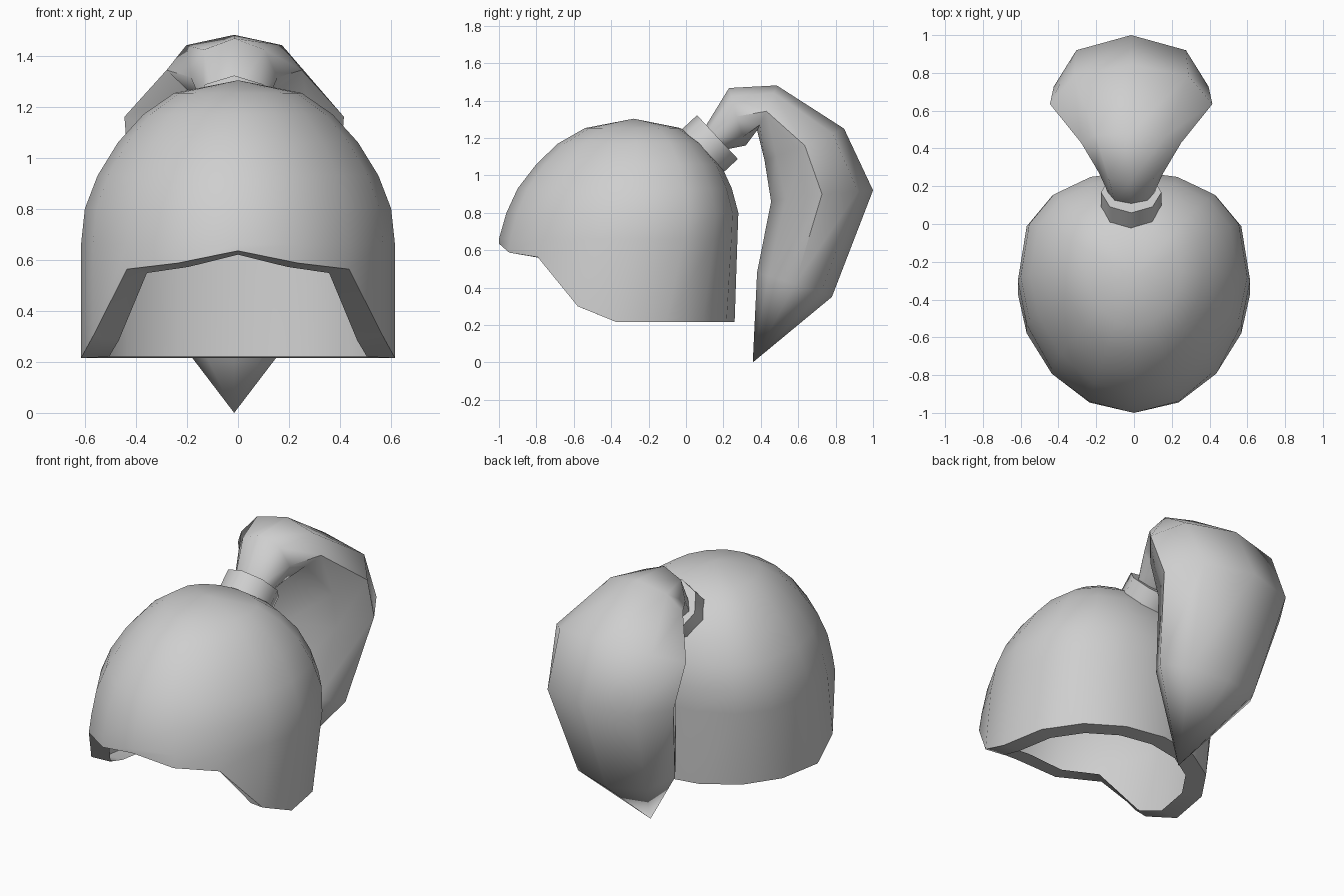
import bpy, bmesh, math
from mathutils import Matrix, Vector

cube = bpy.data.objects.get("Cube")
if cube:
    bpy.data.objects.remove(cube, do_unlink=True)

GREY = (0.62, 0.62, 0.62, 1)
grey = bpy.data.materials.new("plain_grey")
grey.use_nodes = True
grey.diffuse_color = GREY
grey.node_tree.nodes["Principled BSDF"].inputs["Base Color"].default_value = GREY


def finish(name, bm, angle=50):
    bmesh.ops.recalc_face_normals(bm, faces=bm.faces)
    mesh = bpy.data.meshes.new(name)
    bm.to_mesh(mesh)
    bm.free()
    mesh.materials.append(grey)
    obj = bpy.data.objects.new(name, mesh)
    bpy.context.collection.objects.link(obj)
    bpy.ops.object.select_all(action='DESELECT')
    obj.select_set(True)
    bpy.context.view_layer.objects.active = obj
    bpy.ops.object.shade_smooth_by_angle(angle=math.radians(angle))


def bridge(bm, a, b):
    n = len(a)
    for i in range(n):
        j = (i + 1) % n
        bm.faces.new((a[i], a[j], b[j], b[i]))


def loft(bm, rings, tip):
    """Skin a stack of point rings, close the last to a tip, return the first loop."""
    loops = [[bm.verts.new(p) for p in ring] for ring in rings]
    for a, b in zip(loops, loops[1:]):
        bridge(bm, a, b)
    end, last = bm.verts.new(tip), loops[-1]
    for i in range(len(last)):
        bm.faces.new((last[i], last[(i + 1) % len(last)], end))
    return loops[0]


# Hair cap: rings of height, half width, front y, back y
SIDES = 16
LEVELS = [(0.66, 0.615, -1.0, 0.275), (0.8, 0.6, -0.96, 0.28),
          (0.93, 0.55, -0.9, 0.245), (1.06, 0.47, -0.8, 0.185),
          (1.17, 0.37, -0.685, 0.09), (1.253, 0.25, -0.54, -0.03)]
# Rim heights from the centre of the fringe to the side
RIM = [0.635, 0.587, 0.563, 0.3]


def cap_ring(z, half, front, back, middle=0.549, power=0.72):
    mid = front + middle * (back - front)
    ring = []
    for i in range(SIDES):
        a = math.tau * i / SIDES
        c = math.cos(a)
        y = mid + ((front - mid) * c ** 1.15 if c > 0 else (back - mid) * abs(c) ** power)
        ring.append((half * math.sin(a), y, z))
    return ring


def rim_ring(inset, drop, back_z):
    """Lower edge of the cap, stepped up at the front to form the face opening."""
    ring = cap_ring(back_z, 0.615 - inset, inset - 1, 0.26 - inset, 0.5, 0.9)
    for i, (x, y, z) in enumerate(ring):
        k = min(i, SIDES - i)
        if k < len(RIM):
            ring[i] = (x, y, RIM[k] - drop)
    return ring


bm = bmesh.new()
outer_rim = loft(bm, [rim_ring(0, 0, 0.215)] + [cap_ring(*level) for level in LEVELS],
                 (0, -0.28, 1.303))
# Inward lip around the open underside
lip = [bm.verts.new(p) for p in rim_ring(0.11, 0.015, 0.22)]
bridge(bm, outer_rim, lip)
finish("hair_cap", bm)

# Hair tie: short tilted drum
CENTRE_X = -0.015
bm = bmesh.new()
place = Matrix.Translation((CENTRE_X, 0.117, 1.157)) @ Matrix.Rotation(math.radians(-47), 4, 'X')
bmesh.ops.create_cone(bm, cap_ends=True, segments=8, radius1=0.16, radius2=0.16,
                      depth=0.14, matrix=place)
finish("hair_tie", bm)

# Ponytail: each section has half width, then (y, z) of outer, side and inner points
SECTIONS = [(0.12, (0.1, 1.255), (0.16, 1.2), (0.22, 1.14)),
            (0.17, (0.23, 1.467), (0.27, 1.315), (0.32, 1.16)),
            (0.265, (0.485, 1.481), (0.43, 1.343), (0.38, 1.24)),
            (0.43, (0.845, 1.25), (0.635, 1.16), (0.42, 1.08)),
            (0.41, (1.0, 0.92), (0.727, 0.9), (0.455, 0.86)),
            (0.32, (0.78, 0.35), (0.583, 0.42), (0.38, 0.48))]


def tail_ring(half, outer, side, inner):
    ring = []
    for i in range(8):
        a = math.tau * i / 8
        c = math.cos(a)
        y, z = Vector(side).lerp(Vector(outer if c > 0 else inner), abs(c))
        ring.append((CENTRE_X + half * math.sin(a), y, z))
    return ring


bm = bmesh.new()
root = loft(bm, [tail_ring(*s) for s in SECTIONS], (CENTRE_X, 0.357, 0))
bm.faces.new(root)
finish("ponytail", bm, 57)
